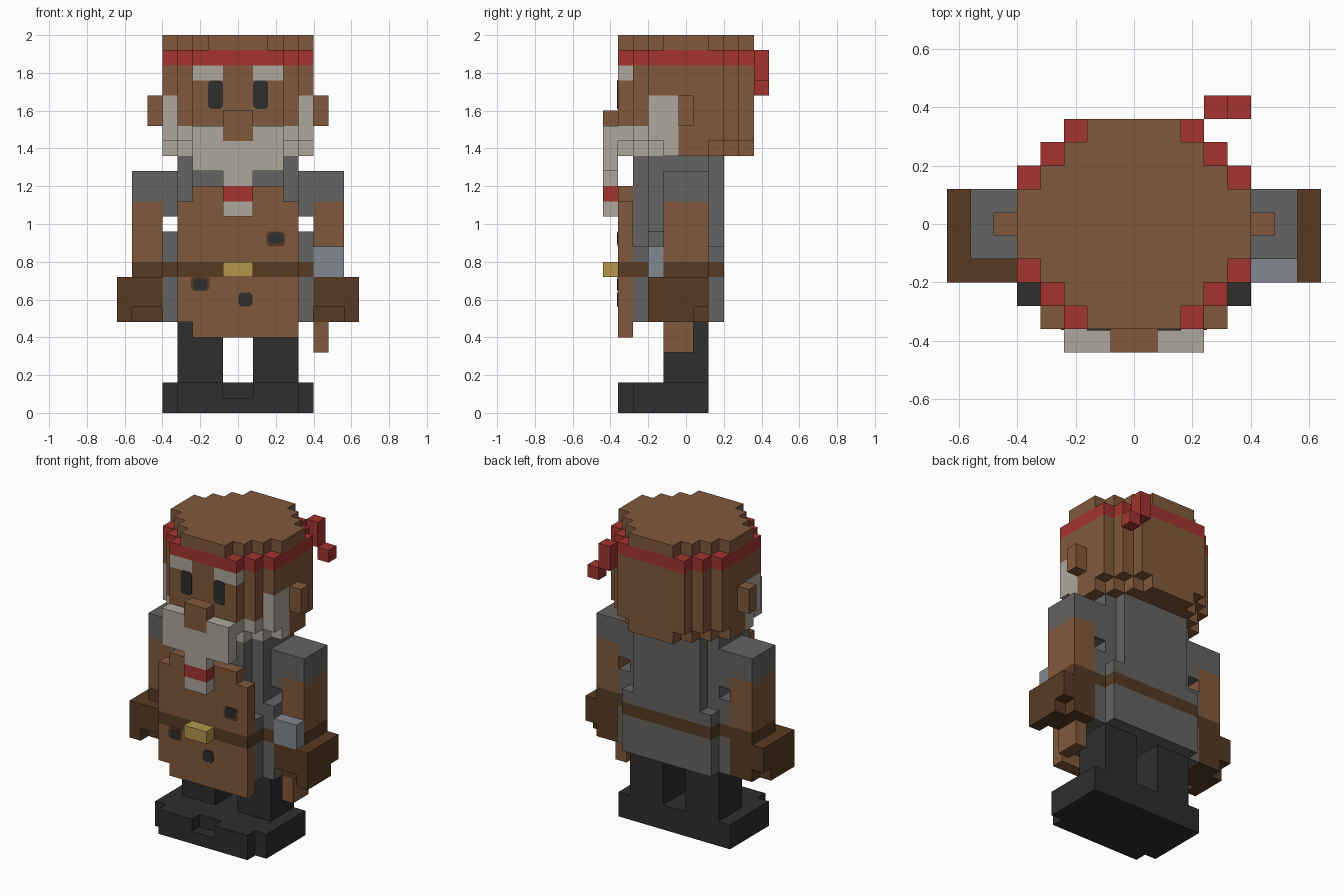
import bpy
import bmesh
from mathutils import Vector

cube = bpy.data.objects.get("Cube")
if cube:
    bpy.data.objects.remove(cube, do_unlink=True)

U = 0.08  # block size


def material(name, rgb):
    lin = [((c / 255 + 0.055) / 1.055) ** 2.4 for c in rgb] + [1.0]
    m = bpy.data.materials.new(name)
    m.use_nodes = True
    m.diffuse_color = lin
    m.node_tree.nodes["Principled BSDF"].inputs["Base Color"].default_value = lin
    return m


brown = material("warm brown", (129, 89, 60))
dark_brown = material("dark brown", (87, 58, 34))
grey = material("dark grey", (100, 99, 97))
pale = material("pale grey", (173, 167, 156))
red = material("red", (163, 52, 47))
black = material("charcoal", (46, 46, 46))
gold = material("gold", (178, 150, 74))
steel = material("steel", (130, 137, 145))

blocks = {}  # block position -> (part name, material)


def box(part, mat, x, y, z, mirror=False):
    """Fill a range of blocks; later parts replace earlier ones."""
    for i in range(*x):
        for j in range(*y):
            for k in range(*z):
                blocks[i, j, k] = (part, mat)
                if mirror:
                    blocks[-1 - i, j, k] = (part + "_right", mat)


def layers(part, mat, widths, y0, z):
    """Stack rows of mirrored half-widths from front to back."""
    for j, w in enumerate(widths):
        box(part, mat, (-w, w), (y0 + j, y0 + j + 1), z)


def recolour(part, mat, test):
    for p in list(blocks):
        if test(*p):
            blocks[p] = (part, mat)


# Boots and legs
layers("boots", black, [4, 5, 5, 5, 5, 5], 1, (0, 2))
for i in (-1, 0):
    del blocks[i, 1, 1]
box("leg", black, (1, 4), (4, 7), (2, 6), True)

# Shirt body with a wider skirt
layers("shirt", grey, [3, 4, 4, 4, 4, 3], 2, (6, 17))
layers("shirt", grey, [4, 5, 5, 5, 5, 4], 2, (6, 11))
layers("shirt", grey, [5, 5, 5, 5], 3, (11, 12))

# Apron and belt
box("apron", brown, (-4, 4), (1, 2), (6, 14))
box("apron", brown, (-3, 3), (1, 2), (14, 15))
box("apron", brown, (-3, 4), (1, 2), (5, 6))
recolour("belt", dark_brown, lambda x, y, z: z == 9)
box("buckle", gold, (-1, 1), (0, 1), (9, 10))

# Arms, sleeves and gloves
box("sleeve", grey, (4, 5), (4, 7), (13, 16), True)
box("sleeve", grey, (5, 7), (4, 7), (14, 16), True)
box("arm", brown, (5, 7), (4, 7), (10, 14), True)
box("glove", dark_brown, (5, 7), (4, 7), (9, 10), True)
box("glove", dark_brown, (5, 8), (3, 7), (7, 9), True)
box("glove", dark_brown, (5, 7), (4, 7), (6, 7), True)
box("glove", dark_brown, (7, 8), (3, 6), (6, 7), True)

# Hand tool
box("tool_handle", brown, (5, 6), (4, 6), (4, 6))
box("tool_head", steel, (5, 7), (3, 4), (9, 11))

# Head, headband and cap of hair
round_plan = [2, 3, 4, 5, 5, 5, 4, 3, 2]
full_plan = [3, 4, 5, 5, 5, 5, 5, 4, 3]
layers("head", brown, round_plan, 1, (17, 18))
layers("head", brown, full_plan, 1, (18, 23))
layers("headband", red, full_plan, 1, (23, 24))
layers("head_top", brown, round_plan, 1, (24, 25))
box("headband_tail", red, (3, 4), (10, 11), (22, 24))
box("headband_tail", red, (4, 5), (10, 11), (21, 22))
box("ear", brown, (5, 6), (5, 6), (19, 21), True)
box("eyebrow", pale, (1, 3), (1, 2), (22, 23), True)

# Beard, sideburns, nose and beard tie
recolour("beard", pale, lambda x, y, z: 17 <= z < 19 and y < 3)
recolour("beard", pale, lambda x, y, z: 17 <= z < 21 and 3 <= y < 5 and x in (-5, -4, 3, 4))
box("beard", pale, (-3, 3), (0, 1), (16, 19))
box("beard", pale, (-1, 1), (0, 1), (13, 16))
box("beard_tie", red, (-1, 1), (0, 1), (14, 15))
box("nose", brown, (-1, 1), (0, 1), (18, 20))


def add_object(name, mat, bm):
    mesh = bpy.data.meshes.new(name)
    bm.to_mesh(mesh)
    bm.free()
    mesh.materials.append(mat)
    ob = bpy.data.objects.new(name, mesh)
    bpy.context.collection.objects.link(ob)


def build(part, mat, cells):
    """Skin a part's blocks with outer faces only, then merge flat areas."""
    bm = bmesh.new()
    for cell in cells:
        centre = Vector(cell) + Vector((0.5, -5, 0.5))
        for axis in range(3):
            for s in (-1, 1):
                n = Vector((0, 0, 0))
                n[axis] = s
                if tuple(int(c + d) for c, d in zip(cell, n)) in cells:
                    continue
                a, b = Vector((0, 0, 0)), Vector((0, 0, 0))
                a[(axis + 1) % 3] = 0.5
                b[(axis + 2) % 3] = 0.5 * s
                c = centre + n / 2
                bm.faces.new([bm.verts.new(p * U) for p in
                              (c - a - b, c + a - b, c + a + b, c - a + b)])
    bmesh.ops.remove_doubles(bm, verts=bm.verts, dist=U / 100)
    bmesh.ops.dissolve_limit(bm, angle_limit=0.01, verts=bm.verts, edges=bm.edges)
    add_object(part, mat, bm)


parts = {}
for cell, key in blocks.items():
    parts.setdefault(key, set()).add(cell)
for (part, mat), cells in parts.items():
    build(part, mat, cells)


def plate(name, mat, x, z, w, h, depth=0.004):
    """Thin plate with cut corners on the front of the figure."""
    c, y = 0.015, -0.36
    quarter = [(w / 2, h / 2 - c), (w / 2 - c, h / 2)]
    outline = quarter + [(-px, pz) for px, pz in reversed(quarter)]
    outline += [(-px, -pz) for px, pz in outline]
    bm = bmesh.new()
    face = bm.faces.new([bm.verts.new((x + px, y, z + pz)) for px, pz in outline])
    new = bmesh.ops.extrude_face_region(bm, geom=[face])["geom"]
    verts = [v for v in new if isinstance(v, bmesh.types.BMVert)]
    bmesh.ops.translate(bm, verts=verts, vec=(0, -depth, 0))
    bmesh.ops.recalc_face_normals(bm, faces=bm.faces)
    add_object(name, mat, bm)


# Eyes and apron marks
for side, label in ((1, "left"), (-1, "right")):
    plate("eye_" + label, black, side * 0.12, 1.685, 0.08, 0.15)
plate("upper_patch", dark_brown, 0.2, 0.92, 0.1, 0.08, 0.003)
plate("lower_patch", dark_brown, -0.2, 0.685, 0.1, 0.08, 0.003)
plate("upper_spot", black, 0.2, 0.925, 0.075, 0.06, 0.006)
plate("side_spot", black, -0.2, 0.68, 0.075, 0.06, 0.006)
plate("lower_spot", black, 0.04, 0.6, 0.075, 0.075, 0.006)
